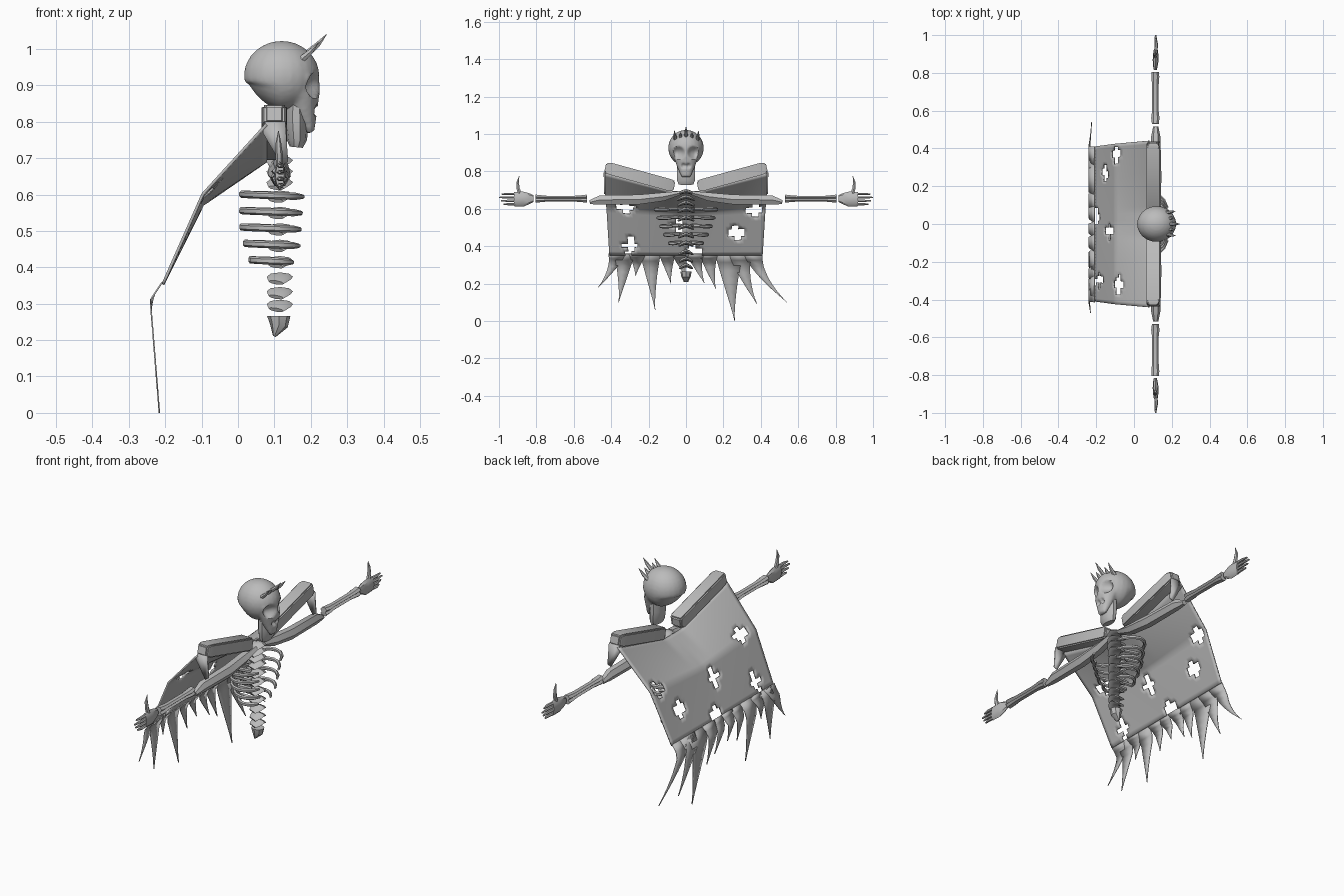
import bpy, bmesh, math
from mathutils import Vector

if "Cube" in bpy.data.objects:
    bpy.data.objects.remove(bpy.data.objects["Cube"])

GREY = (0.5, 0.5, 0.5, 1)
mat = bpy.data.materials.new("bone_grey")
mat.use_nodes = True
mat.diffuse_color = GREY
mat.node_tree.nodes["Principled BSDF"].inputs["Base Color"].default_value = GREY

X, Y, Z = Vector((1, 0, 0)), Vector((0, 1, 0)), Vector((0, 0, 1))


def finish(name, bm, angle=35):
    bmesh.ops.recalc_face_normals(bm, faces=bm.faces)
    me = bpy.data.meshes.new(name)
    bm.to_mesh(me)
    bm.free()
    me.materials.append(mat)
    ob = bpy.data.objects.new(name, me)
    bpy.context.collection.objects.link(ob)
    smooth(ob, angle)
    return ob


def smooth(ob, angle):
    bpy.ops.object.select_all(action="DESELECT")
    ob.select_set(True)
    bpy.context.view_layer.objects.active = ob
    bpy.ops.object.shade_smooth_by_angle(angle=math.radians(angle))


def tube(bm, pts, radii, sides=8, ref=X):
    """Loft along pts; each radius is (along ref, across). Four sides give a box."""
    pts = [Vector(p) for p in pts]
    k, phase = (math.sqrt(2), math.pi / 4) if sides == 4 else (1, 0)
    rings = []
    for i, p in enumerate(pts):
        t = (pts[min(i + 1, len(pts) - 1)] - pts[max(i - 1, 0)]).normalized()
        u = (ref - t * ref.dot(t)).normalized()
        w = t.cross(u)
        a, b = radii[i]
        ring = []
        for j in range(sides):
            q = phase + math.tau * j / sides
            ring.append(bm.verts.new(p + u * a * k * math.cos(q) + w * b * k * math.sin(q)))
        rings.append(ring)
    for r, s in zip(rings, rings[1:]):
        for j in range(sides):
            n = (j + 1) % sides
            bm.faces.new((r[j], r[n], s[n], s[j]))
    bm.faces.new(rings[0][::-1])
    bm.faces.new(rings[-1])


# Skull: cranium and long face fused, then sockets pressed in
bm = bmesh.new()
res = bmesh.ops.create_uvsphere(bm, u_segments=24, v_segments=16, radius=1)
for v in res["verts"]:
    v.co = Vector((0.12 + v.co.x * 0.104, v.co.y * 0.095, 0.925 + v.co.z * 0.097))
    if v.co.z < 0.9 and v.co.x < 0.12:
        v.co.z += (0.12 - v.co.x) * 0.3
tube(bm, [(0.165, 0, 0.97), (0.17, 0, 0.92), (0.175, 0, 0.87), (0.185, 0, 0.82), (0.2, 0, 0.77)],
     [(0.045, 0.06), (0.054, 0.08), (0.05, 0.065), (0.034, 0.046), (0.01, 0.025)], 12)
skull = finish("skull", bm)
mod = skull.modifiers.new("fuse", "REMESH")
mod.mode, mod.voxel_size = "VOXEL", 0.007
mod = skull.modifiers.new("soften", "SMOOTH")
mod.iterations = 3
for m in ("fuse", "soften"):
    bpy.ops.object.modifier_apply(modifier=m)
pits = [(Vector((0.215, s * 0.042, 0.9)), 0.036, 0.03) for s in (1, -1)]
pits += [(Vector((0.215, s * 0.012, 0.83)), 0.016, 0.015) for s in (1, -1)]
for v in skull.data.vertices:
    for c, r, depth in pits:
        d = (v.co - c).length / r
        if d < 1:
            v.co.x -= depth * (1 - d * d)
smooth(skull, 50)

# Jaw
bm = bmesh.new()
tube(bm, [(0.16, 0, 0.86), (0.16, 0, 0.8), (0.162, 0, 0.75), (0.16, 0, 0.73)],
     [(0.03, 0.05), (0.032, 0.052), (0.028, 0.05), (0.018, 0.04)], 10)
finish("jaw", bm)

# Crown of small horns
bm = bmesh.new()
for y, h in ((-0.055, 0.9), (-0.028, 0.6), (0, 1), (0.03, 0.6), (0.06, 0.9)):
    base = Vector((0.188 - abs(y) * 0.3, y, 0.985 - abs(y) * 0.3))
    tip = Vector((0.055, y * 0.15, 0.055)) * h
    tube(bm, [base, base + tip * 0.5 + X * 0.004, base + tip],
         [(0.011, 0.011), (0.008, 0.008), (0.001, 0.001)], 6, Y)
finish("crown_horns", bm)

# Spine: chevron vertebrae, shrinking downwards, and tailbone
bm = bmesh.new()
for i, z in enumerate((0.69, 0.66, 0.63, 0.595, 0.55, 0.505, 0.46, 0.415, 0.37, 0.33, 0.295)):
    w = 0.046 - i * 0.0015
    tube(bm, [(0.105, -w, z - 0.012), (0.112, -w * 0.4, z), (0.115, 0, z + 0.004),
              (0.112, w * 0.4, z), (0.105, w, z - 0.012)],
         [(0.022, 0.006), (0.034, 0.01), (0.036, 0.012), (0.034, 0.01), (0.022, 0.006)], 8)
finish("vertebrae", bm)
bm = bmesh.new()
tube(bm, [(0.112, 0, 0.266), (0.112, 0, 0.24), (0.1, 0, 0.21)],
     [(0.032, 0.03), (0.025, 0.026), (0.004, 0.012)], 8)
finish("tailbone", bm)

# Ribs: open arcs swept forward from the spine
for side, s in (("left", 1), ("right", -1)):
    bm = bmesh.new()
    for z, back, front, w in ((0.595, 0.005, 0.193, 0.165), (0.55, 0.005, 0.188, 0.15),
                              (0.505, 0.005, 0.185, 0.135), (0.46, 0.015, 0.18, 0.115),
                              (0.415, 0.03, 0.16, 0.09)):
        mid, rx = (back + front) / 2, (front - back) / 2
        path = [(0.09, s * 0.02, z + 0.004)]
        for k in range(8):
            a = math.radians(165 - k * 19)
            path.append((mid + rx * math.cos(a), s * w * math.sin(a), z + 0.006 - k * 0.001))
        tube(bm, path, [(0.01, 0.008)] * 8 + [(0.006, 0.005)], 6, Z)
    finish(side + "_ribs", bm)

for side, s in (("left", 1), ("right", -1)):
    # Padded collar beam
    bm = bmesh.new()
    tube(bm, [(0.1, s * 0.062, 0.722), (0.1, s * 0.075, 0.724), (0.1, s * 0.41, 0.816), (0.1, s * 0.432, 0.821)],
         [(0.028, 0.024), (0.035, 0.032), (0.035, 0.032), (0.026, 0.024)], 4)
    bmesh.ops.bevel(bm, geom=bm.edges[:], offset=0.006, segments=2, affect="EDGES")
    finish(side + "_collar", bm)

    # Upper arm
    bm = bmesh.new()
    tube(bm, [(0.112, s * 0.03, 0.685), (0.112, s * 0.12, 0.665), (0.115, s * 0.25, 0.65), (0.115, s * 0.46, 0.648),
              (0.115, s * 0.515, 0.635)],
         [(0.025, 0.012), (0.03, 0.026), (0.03, 0.03), (0.025, 0.028), (0.014, 0.012)], 6)
    finish(side + "_upper_arm", bm)

    # Forearm: two slim bones with flared ends
    bm = bmesh.new()
    for dz in (-0.01, 0.011):
        tube(bm, [(0.113, s * y, 0.654 + dz * k) for y, k in
                  ((0.53, 1), (0.56, 0.8), (0.6, 0.7), (0.74, 0.7), (0.78, 0.9), (0.805, 1))],
             [(0.018, 0.013), (0.022, 0.011), (0.017, 0.009), (0.018, 0.009), (0.021, 0.011), (0.019, 0.013)], 6)
    finish(side + "_forearm", bm)

    # Hand: palm, four fingers and a raised thumb
    bm = bmesh.new()
    tube(bm, [(0.113, s * 0.815, 0.655), (0.113, s * 0.84, 0.655), (0.115, s * 0.87, 0.652), (0.115, s * 0.92, 0.652)],
         [(0.008, 0.018), (0.013, 0.03), (0.016, 0.04), (0.012, 0.038)], 8)
    for k, end in enumerate((0.975, 0.99, 1, 0.985)):
        z = 0.625 + k * 0.018
        tube(bm, [(0.115, s * 0.91, z), (0.118, s * 0.95, z), (0.114, s * end, z)],
             [(0.009, 0.007), (0.009, 0.007), (0.004, 0.004)], 6)
    tube(bm, [(0.115, s * 0.885, 0.67), (0.113, s * 0.898, 0.71), (0.111, s * 0.9, 0.74), (0.111, s * 0.892, 0.775)],
         [(0.01, 0.012), (0.01, 0.01), (0.008, 0.008), (0.001, 0.001)], 6)
    finish(side + "_hand", bm)

    # Side flap of the cape under the collar
    bm = bmesh.new()
    edge = [(0.068, 0.77), (0.075, 0.8), (0.13, 0.8), (0.138, 0.69), (0.12, 0.68)]
    bm.faces.new([bm.verts.new((x, s * 0.43, z)) for x, z in edge])
    flap = finish(side + "_cape_flap", bm)
    flap.modifiers.new("thickness", "SOLIDIFY").thickness = 0.008


# Cape: folded sheet with cross-shaped holes
def cape_point(f, t):
    half = 0.44 - 0.015 * t
    top = 0.695 + 0.1 * max(0, abs(f) - 0.15) / 0.85
    fold = 0.575 + 0.028 * abs(f)
    if t < 1:
        x, z = 0.075 - 0.175 * t, top + (fold - top) * t
    else:
        x, z = -0.1 - 0.11 * (t - 1), fold + (0.355 - fold) * (t - 1)
    return Vector((x, f * half, z))


HOLES = ((0.37, 1), (0.27, 1.5), (0.04, 1.9), (-0.04, 1.3), (-0.32, 0.9), (-0.3, 1.8))


def is_hole(y, t):
    for hy, ht in HOLES:
        a, b = sorted((abs(y - hy), abs(t - ht) * 0.25))
        if a < 0.017 and b < 0.045:
            return True
    return False


bm = bmesh.new()
COLS, ROWS = 48, 24
grid = [[bm.verts.new(cape_point(c / COLS * 2 - 1, r / ROWS * 2)) for c in range(COLS + 1)] for r in range(ROWS + 1)]
for r in range(ROWS):
    for c in range(COLS):
        centre = cape_point((c + 0.5) / COLS * 2 - 1, (r + 0.5) / ROWS * 2)
        if not is_hole(centre.y, (r + 0.5) / ROWS * 2):
            bm.faces.new((grid[r][c], grid[r][c + 1], grid[r + 1][c + 1], grid[r + 1][c]))
bmesh.ops.delete(bm, geom=[v for v in bm.verts if not v.link_faces], context="VERTS")
cape = finish("cape", bm)
cape.modifiers.new("thickness", "SOLIDIFY").thickness = 0.008

# Tatters: curved strips (base centre, half width, tip y, tip z)
bm = bmesh.new()
for yc, w, ty, tz in ((-0.37, 0.045, -0.47, 0.18), (-0.33, 0.055, -0.36, 0.1), (-0.26, 0.045, -0.27, 0.24),
                      (-0.19, 0.055, -0.165, 0.06), (-0.1, 0.045, -0.08, 0.2), (-0.03, 0.045, 0, 0.23),
                      (0.05, 0.045, 0.1, 0.2), (0.12, 0.05, 0.16, 0.17), (0.23, 0.075, 0.26, 0.0),
                      (0.29, 0.06, 0.38, 0.09), (0.36, 0.05, 0.54, 0.1)):
    last = None
    for k in range(9):
        q = k / 8
        z = 0.36 + (tz - 0.36) * q
        x = -0.21 - 0.033 * min(1, (0.36 - z) / 0.05) + 0.025 * max(0, 0.31 - z) / 0.31
        y = yc + (ty - yc) * q ** 1.6
        h = max(w * (1 - q) ** 1.2, 0.0008)
        row = [bm.verts.new((x, y - h, z)), bm.verts.new((x, y + h, z))]
        if last:
            bm.faces.new((last[0], last[1], row[1], row[0]))
        last = row
tatters = finish("cape_tatters", bm)
tatters.modifiers.new("thickness", "SOLIDIFY").thickness = 0.004
